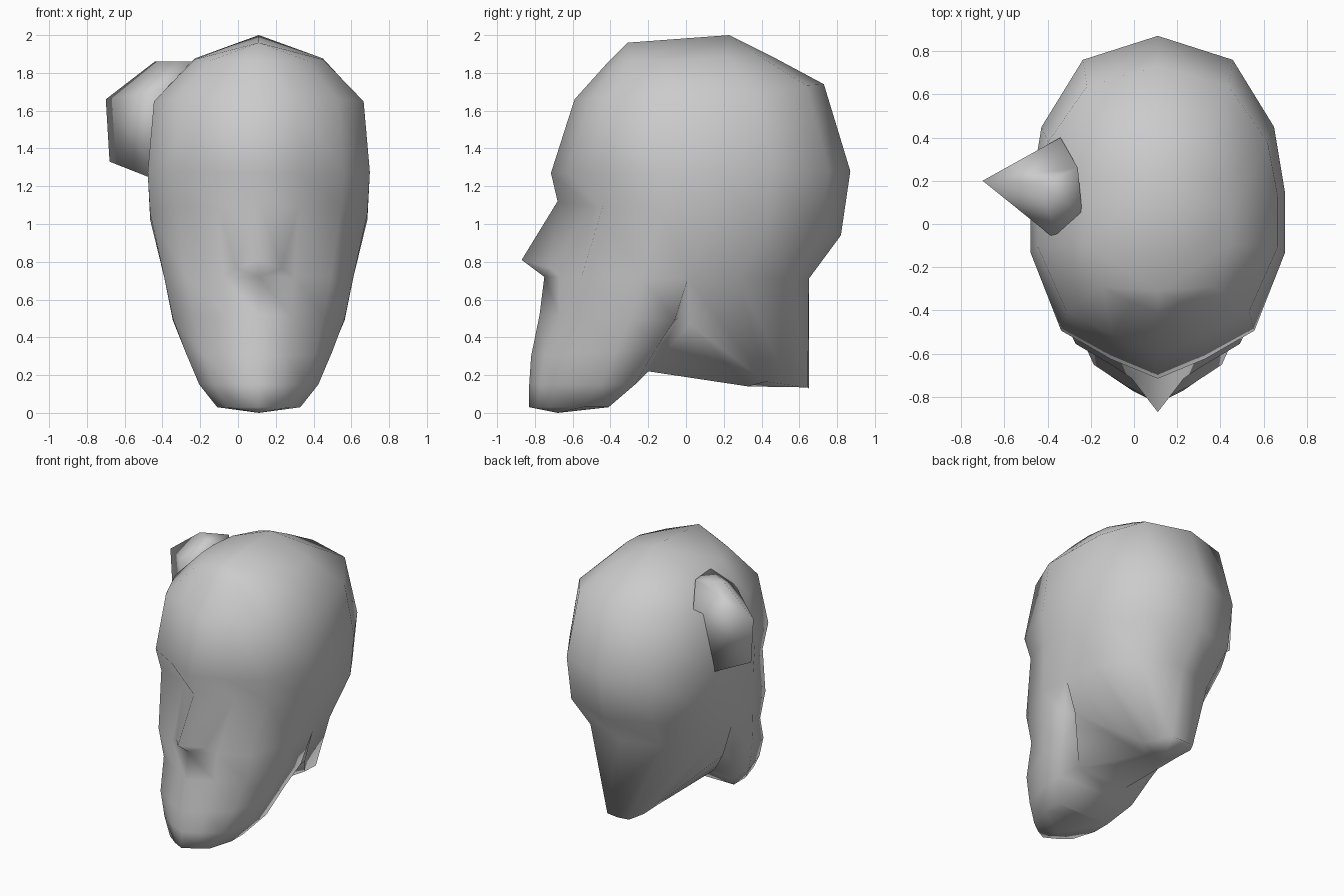
import bpy, bmesh

if "Cube" in bpy.data.objects:
    bpy.data.objects.remove(bpy.data.objects["Cube"])

CX = 0.11  # the head sits off centre because of the side bun


def build(name, faces, offset=0.0):
    """Make a smooth mesh from point lists, welding shared corners."""
    bm = bmesh.new()
    cache = {}
    for pts in faces:
        vs = []
        for p in pts:
            k = tuple(round(c, 4) + 0.0 for c in p)
            if k not in cache:
                cache[k] = bm.verts.new((k[0] + offset, k[1], k[2]))
            if cache[k] not in vs:
                vs.append(cache[k])
        if len(vs) > 2 and not bm.faces.get(vs):
            bm.faces.new(vs)
    bmesh.ops.recalc_face_normals(bm, faces=bm.faces)
    me = bpy.data.meshes.new(name)
    bm.to_mesh(me)
    bm.free()
    me.shade_smooth()
    ob = bpy.data.objects.new(name, me)
    bpy.context.collection.objects.link(ob)
    return ob


def flip(p):
    return (-p[0], p[1], p[2])


def mirrored(faces):
    return faces + [[flip(p) for p in reversed(f)] for f in faces]


# half outline seen from above: (width share, depth share), front to back
OUT = [(0, 0), (.37, .057), (.76, .14), (1, .367), (1, .544), (.915, .734), (.59, .93), (0, 1)]


def ring(zf, yf, zb, yb, hw, cols=8):
    end = OUT[cols - 1][1]
    return [(w * hw, yf + (yb - yf) * t / end, zf + (zb - zf) * t / end) for w, t in OUT[:cols]]


def loft(rings, cols, start=0):
    return [[a[i], a[i + 1], b[i + 1], b[i]]
            for a, b in zip(rings, rings[1:]) for i in range(start, cols - 1)]


def push(r, i, dy=0.0, dz=0.0):
    r[i] = (r[i][0], r[i][1] + dy, r[i][2] + dz)


# skull, crown to nose base
skull = [[(0, -.31, 1.96)] * 4 + [(0, .23, 2.0)] * 4,
         ring(1.86, -.41, 1.89, .45, .34),
         ring(1.66, -.59, 1.74, .73, .555),
         ring(1.27, -.715, 1.28, .87, .588),
         ring(1.12, -.68, .94, .82, .575),
         ring(.72, -.75, .71, .65, .50)]
for i, dz in ((2, -.01), (3, -.04), (4, -.06), (5, -.04)):
    push(skull[2], i, 0, dz)
push(skull[4], 1, .10, -.02)  # eye sockets
push(skull[4], 2, .03)

# face and jaw, nose base to chin
jaw = [skull[5][:5],
       ring(.52, -.775, .49, -.06, .455, 5),
       ring(.30, -.82, .34, -.16, .39, 5),
       ring(.15, -.83, .15, -.27, .315, 5),
       ring(.03, -.83, .03, -.41, .22, 5),
       [(0, -.68, 0)] * 4 + [(0, -.42, .03)]]
push(jaw[1], 1, .03)  # hollow cheeks above the chin
push(jaw[1], 2, .05)

# nose grows out of the face between the sockets
bridge, eye = skull[4][:2]
base, cheek = skull[5][:2]
tip, wing = (0, -.87, .81), (.12, -.715, .765)
nose = [[bridge, tip, wing], [bridge, wing, eye], [wing, cheek, eye],
        [tip, base, wing], [base, cheek, wing]]

# neck fan narrowing to a small stump, with a groove G behind the jaw
P, Q, G = (.43, .02, .47), (.21, -.20, .22), (.34, -.04, .50)
top = skull[5][:3:-1] + [P, Q]
stump = [(0, .65, .13), (.09, .645, .135), (.15, .55, .16), (.15, .42, .165), (.15, .42, .165), (.08, .33, .14)]

half = loft(skull[:5], 8) + loft(skull[4:], 8, 1) + nose + loft(jaw, 5) + loft([top, stump], 6)
e = [r[4] for r in jaw]
half += [[e[0], e[1], G], [e[0], G, P], [e[1], e[2], G], [G, e[2], Q], [G, Q, P], [e[2], e[3], Q]]
faces = mirrored(half)
for a, b in [(top[5], stump[5]), (Q, e[3]), (e[3], e[4]), (e[4], e[5])]:
    faces.append([a, flip(a), flip(b), b])
s = stump
faces.append([s[0], s[1], s[2], s[3], s[5], flip(s[5]), flip(s[3]), flip(s[2]), flip(s[1])])
build("head", faces, CX)

# side bun: wedge sections from bottom to top (front, tip, back)
bun = [[(-.40, -.03, 1.22), (-.68, .20, 1.33), (-.40, .33, 1.22)],
       [(-.34, -.09, 1.72), (-.70, .20, 1.66), (-.34, .40, 1.72)],
       [(-.24, .05, 1.86), (-.44, .18, 1.86), (-.26, .26, 1.86)]]
wedge = [bun[0], bun[2]]
for a, b in zip(bun, bun[1:]):
    for i in range(3):
        j = (i + 1) % 3
        wedge.append([a[i], a[j], b[j], b[i]])
build("side_bun", wedge)
